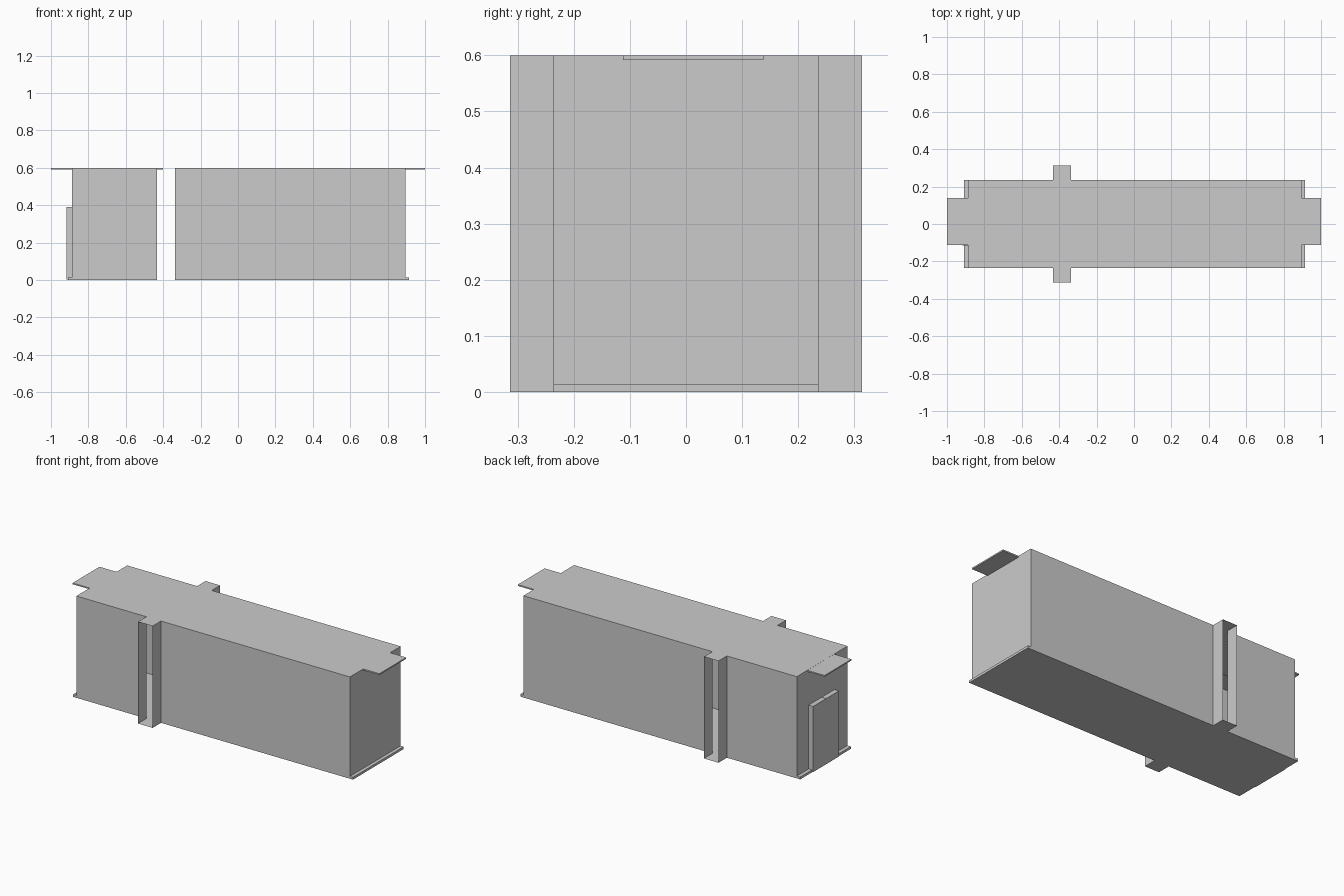
import bpy, bmesh

if "Cube" in bpy.data.objects:
    bpy.data.objects.remove(bpy.data.objects["Cube"])

HEIGHT = 0.6
X0, X1 = -0.888, 0.895      # end walls
W = 0.236                   # half width of the body
PX0, PX1 = -0.432, -0.337   # side vestibule
PW = 0.314                  # half width over the vestibules


def finish(bm, name):
    mesh = bpy.data.meshes.new(name)
    bm.to_mesh(mesh)
    bm.free()
    obj = bpy.data.objects.new(name, mesh)
    bpy.context.collection.objects.link(obj)
    return obj


def box(name, x, y, z):
    bm = bmesh.new()
    bmesh.ops.create_cube(bm, size=1)
    for v in bm.verts:
        v.co = [(lo + hi) / 2 + c * (hi - lo)
                for c, (lo, hi) in zip(v.co, (x, y, z))]
    return finish(bm, name)


# Hollow body: extruded plan outline, left open at both vestibule mouths
outline = [(X0, -W), (PX0, -W), (PX0, -PW), (PX1, -PW), (PX1, -W), (X1, -W)]
outline += [(x, -y) for x, y in reversed(outline)]
bm = bmesh.new()
low = [bm.verts.new((x, y, 0)) for x, y in outline]
high = [bm.verts.new((x, y, HEIGHT)) for x, y in outline]
bm.faces.new(low[::-1])
bm.faces.new(high)
n = len(outline)
for i in range(n):
    j = (i + 1) % n
    is_mouth = abs(outline[i][1]) == PW and abs(outline[j][1]) == PW
    if not is_mouth:
        bm.faces.new((low[i], low[j], high[j], high[i]))
finish(bm, "hollow_body")

# Thin canopy slabs overhanging the ends
box("left_canopy", (-1.0, -0.402), (-0.112, 0.138), (0.592, 0.5995))
box("right_canopy", (X1, 1.0), (-0.112, 0.138), (0.592, HEIGHT))

# Door sills along the foot of each end wall
box("left_sill", (-0.91, X0), (-W, W), (0, 0.014))
box("right_sill", (X1, 0.915), (-W, W), (0, 0.014))

# Pair of door leaves on the left end
for side, y in (("front", (-0.115, 0.004)), ("back", (0.007, 0.126))):
    box(side + "_door_leaf", (-0.917, X0), y, (0.003, 0.39))
